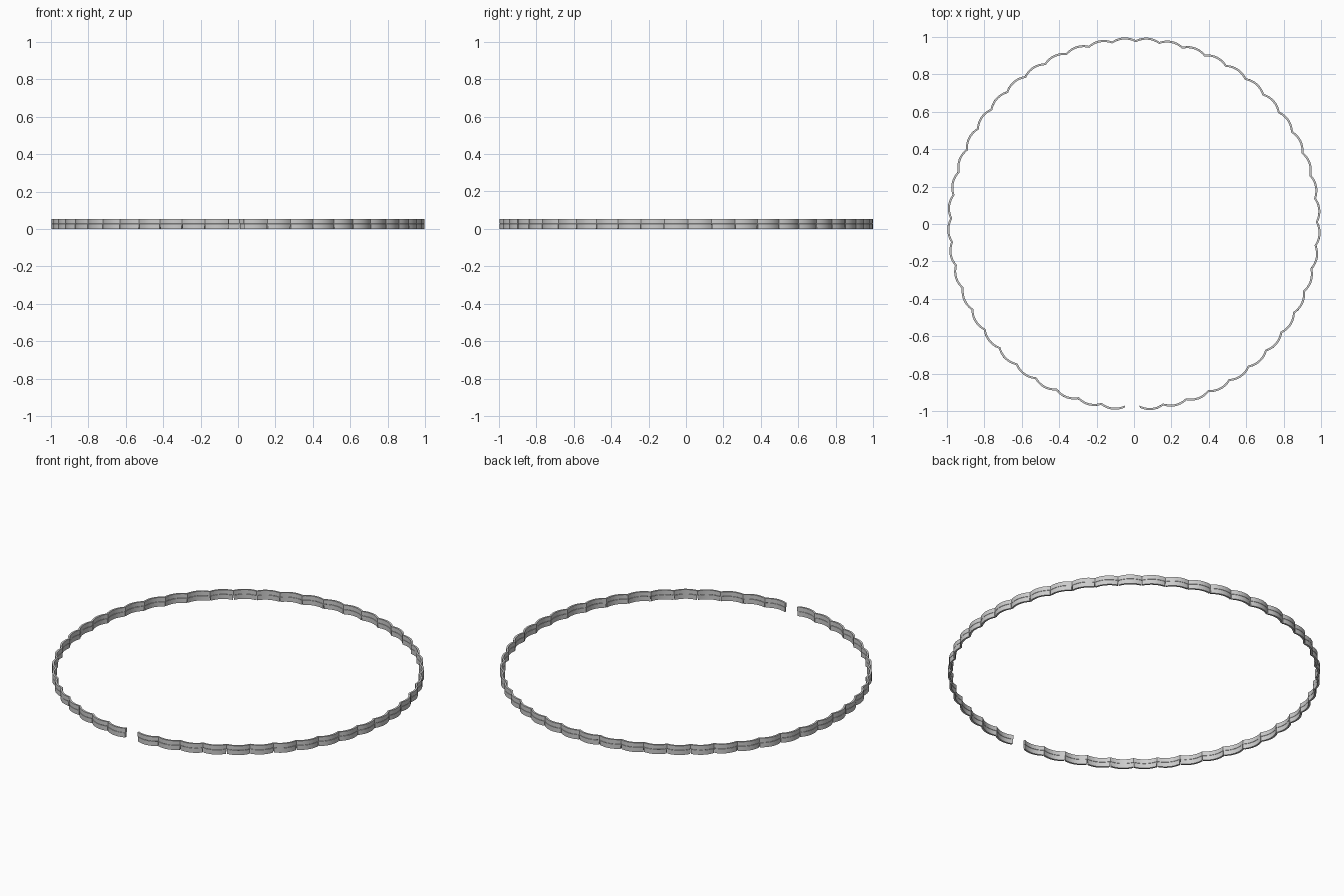
import bpy, bmesh, math

if "Cube" in bpy.data.objects:
    bpy.data.objects.remove(bpy.data.objects["Cube"])

SEGMENTS = 48          # scallops around the open ring
STEPS = 8              # facets along each scallop
START = math.radians(271.8)
PITCH = math.radians(355.3) / SEGMENTS
PEAK, CUSP = 0.999, 0.983
THICK, HEIGHT, SEAM = 0.011, 0.054, 0.028

# wall cross-section: (radial offset from outer face, z, end trim)
g, d = 0.001, 0.0015
PROFILE = [
    (0, 0, 0.02), (0, SEAM - g, 0.01), (-d, SEAM, 0), (0, SEAM + g, 0), (0, HEIGHT, 0),
    (-THICK, HEIGHT, 0), (-THICK, SEAM + g, 0), (-THICK + d, SEAM, 0),
    (-THICK, SEAM - g, 0.01), (-THICK, 0, 0.02),
]


def scallop(bm, a0):
    """One outward-bowed wall panel with a shallow seam at mid height."""
    rows = []
    for i in range(STEPS + 1):
        row = []
        for off, z, trim in PROFILE:
            t = trim + (1 - 2 * trim) * i / STEPS
            r = CUSP + (PEAK - CUSP) * (1 - (2 * t - 1) ** 2) + off
            a = a0 + t * PITCH
            row.append(bm.verts.new((r * math.cos(a), r * math.sin(a), z)))
        rows.append(row)
    n = len(PROFILE)
    for p, q in zip(rows, rows[1:]):
        for j in range(n):
            k = (j + 1) % n
            bm.faces.new((p[j], q[j], q[k], p[k]))
    return rows[0], rows[-1]


bm = bmesh.new()
ends = [scallop(bm, START + i * PITCH) for i in range(SEGMENTS)]

# close the lower halves at each cusp notch, and the two free ends
for i, (first, last) in enumerate(ends):
    for row, free in ((first, i == 0), (last, i == SEGMENTS - 1)):
        bm.faces.new((row[0], row[1], row[8], row[9]))
        bm.faces.new((row[1], row[2], row[7], row[8]))
        if free:
            bm.faces.new((row[2], row[3], row[6], row[7]))
            bm.faces.new((row[3], row[4], row[5], row[6]))

bmesh.ops.remove_doubles(bm, verts=bm.verts, dist=0.0001)
bmesh.ops.recalc_face_normals(bm, faces=bm.faces)

mesh = bpy.data.meshes.new("scalloped_open_ring")
bm.to_mesh(mesh)
bm.free()
ring = bpy.data.objects.new("scalloped_open_ring", mesh)
bpy.context.collection.objects.link(ring)

# smooth curved panels, crisp edges
bpy.context.view_layer.objects.active = ring
ring.select_set(True)
bpy.ops.object.shade_smooth_by_angle(angle=math.radians(20))
